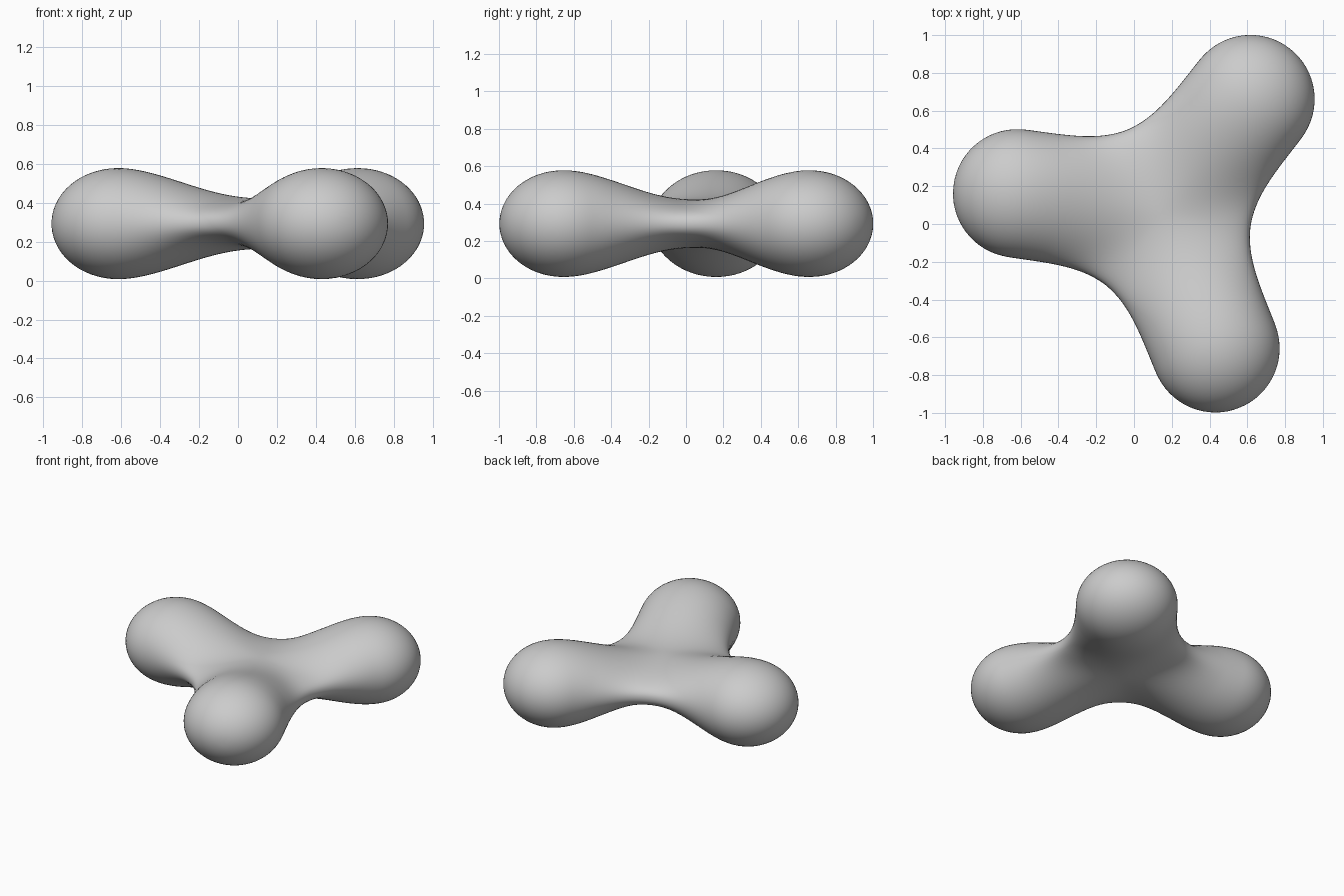
import bpy, bmesh, math
from mathutils import Matrix, Vector

if "Cube" in bpy.data.objects:
    bpy.data.objects.remove(bpy.data.objects["Cube"])

CENTRE = Vector((0.143, 0.055, 0.293))
ARM_ANGLES = (52, 172, 292)
SEG = 64            # points around each cross-section
NECK_ROWS, TIP_ROWS = 30, 16


def section(p, a):
    """Cross-section of an arm: p runs 0..1 from hub to lobe, a is the angle round the tip."""
    k = p ** 1.15
    swell = k * k * (3 - 2 * k)
    width = (0.342 + 0.074 * (1 - p) ** 4) * math.cos(a)
    height = (0.13 + 0.157 * swell) * math.cos(a)
    axis_u = 0.77 * p + 0.34 * math.sin(a)
    edge_u = 0.24 + 0.53 * p + 0.34 * math.sin(a)
    power = 0.8 + 0.2 * min(1, p * 1.5)
    ring = []
    for i in range(SEG):
        t, c = math.sin(math.tau * i / SEG), math.cos(math.tau * i / SEG)
        if abs(c) < 1e-6:
            c = 0.0
        u = axis_u + (edge_u - axis_u) * abs(t) ** (1 + 2 * p)
        # the first section follows the seams between neighbouring arms
        v = width * t if p > 0 else math.tan(math.radians(60)) * 0.24 * t
        ring.append(Vector((u, v, height * math.copysign(abs(c) ** power, c))))
    return ring


# one lofted arm, repeated three times around the hub and welded
rows = [section(i / NECK_ROWS, 0) for i in range(NECK_ROWS + 1)]
rows += [section(1, math.pi / 2 * i / TIP_ROWS) for i in range(1, TIP_ROWS + 1)]

bm = bmesh.new()
for angle in ARM_ANGLES:
    place = Matrix.Translation(CENTRE) @ Matrix.Rotation(math.radians(angle), 4, 'Z')
    grid = [[bm.verts.new(place @ co) for co in ring] for ring in rows]
    for r0, r1 in zip(grid, grid[1:]):
        for i in range(SEG):
            j = (i + 1) % SEG
            bm.faces.new((r0[i], r1[i], r1[j], r0[j]))
bmesh.ops.remove_doubles(bm, verts=bm.verts, dist=0.0008)
bmesh.ops.recalc_face_normals(bm, faces=bm.faces)

mesh = bpy.data.meshes.new("three_lobed_body")
bm.to_mesh(mesh)
bm.free()
body = bpy.data.objects.new("three_lobed_body", mesh)
bpy.context.collection.objects.link(body)

# soften the seams where the arms meet
smooth = body.modifiers.new("soften", 'SMOOTH')
smooth.factor = 0.5
smooth.iterations = 6

grey = bpy.data.materials.new("light_grey")
grey.diffuse_color = (0.6, 0.6, 0.6, 1)
grey.use_nodes = True
grey.node_tree.nodes["Principled BSDF"].inputs["Base Color"].default_value = grey.diffuse_color
mesh.materials.append(grey)
for poly in mesh.polygons:
    poly.use_smooth = True
